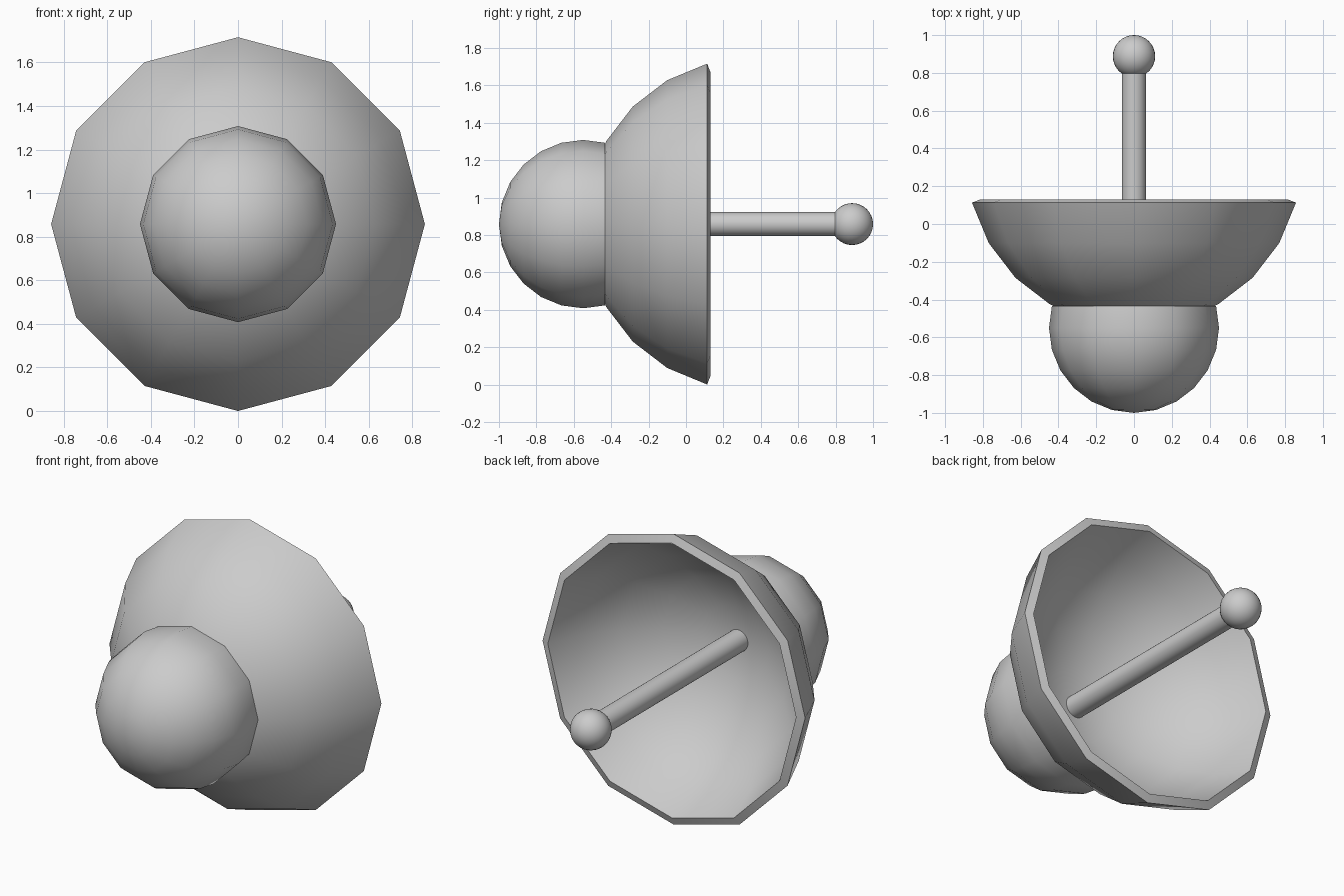
import bpy
import math

if "Cube" in bpy.data.objects:
    bpy.data.objects.remove(bpy.data.objects["Cube"])

ZC = 0.858  # height of the shared axis, which runs along y


def lathe(name, profile, sides):
    """Revolve (y, radius) points around the y axis; zero radius makes a pole."""
    verts, rings, faces = [], [], []
    for y, r in profile:
        count = 1 if r < 1e-5 else sides
        rings.append(range(len(verts), len(verts) + count))
        for i in range(count):
            a = 2 * math.pi * i / sides
            verts.append((r * math.cos(a), y, ZC + r * math.sin(a)))
    for p, q in zip(rings, rings[1:]):
        for i in range(sides):
            j = (i + 1) % sides
            if len(p) == 1:
                faces.append((p[0], q[j], q[i]))
            elif len(q) == 1:
                faces.append((p[i], p[j], q[0]))
            else:
                faces.append((p[i], p[j], q[j], q[i]))
    mesh = bpy.data.meshes.new(name)
    mesh.from_pydata(verts, [], faces)
    obj = bpy.data.objects.new(name, mesh)
    bpy.context.collection.objects.link(obj)
    bpy.ops.object.select_all(action='DESELECT')
    obj.select_set(True)
    bpy.context.view_layer.objects.active = obj
    bpy.ops.object.shade_smooth_by_angle(angle=math.radians(40))
    return obj


def arc(center, radius, start, end, steps):
    """Points of a circle; 0 degrees is the -y pole, 90 the equator."""
    pts = []
    for i in range(steps + 1):
        a = math.radians(start + (end - start) * i / steps)
        pts.append((center - radius * math.cos(a), radius * math.sin(a)))
    return pts


# Dish: thick spherical cap, twelve-sided
outer = arc(0.343, 0.888, 0, 75, 5)
inner = arc(0.343, 0.838, 75, 0, 5)
inner[0] = (0.131, 0.811)
lathe("dish", outer + inner, 12)

# Round housing behind the dish, ending where it meets the dish
lathe("rear_housing", arc(-0.55, 0.45, 0, 105, 7), 12)

# Feed rod and the ball on its tip
lathe("feed_rod", [(-0.52, 0), (-0.52, 0.064), (0.86, 0.064), (0.86, 0)], 32)
lathe("feed_ball", arc(0.888, 0.112, 0, 180, 16), 32)
